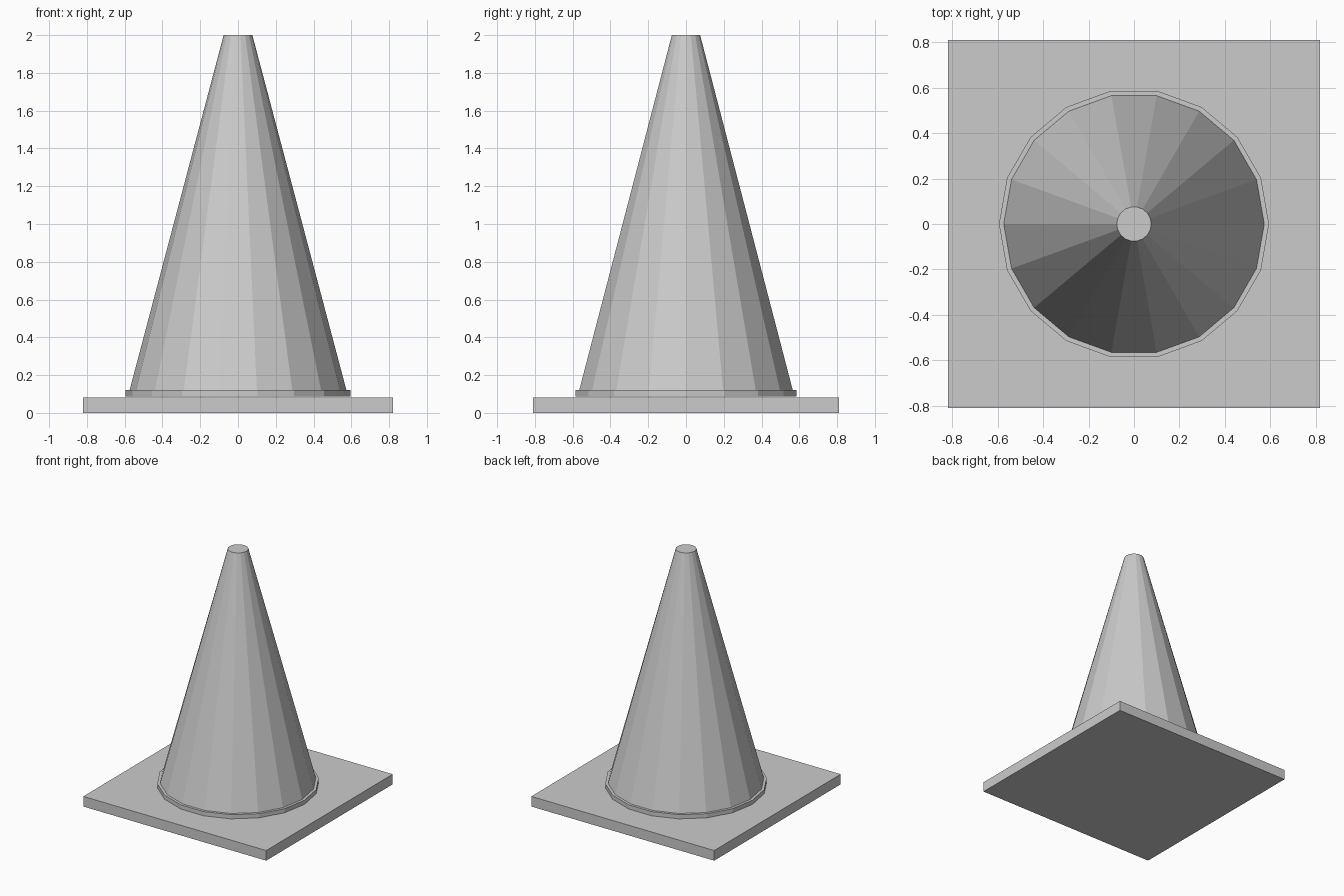
import bpy, bmesh
from math import cos, sin, tau

if "Cube" in bpy.data.objects:
    bpy.data.objects.remove(bpy.data.objects["Cube"])

SIDES = 18


def make_object(name, bm):
    bmesh.ops.recalc_face_normals(bm, faces=bm.faces[:])
    mesh = bpy.data.meshes.new(name)
    bm.to_mesh(mesh)
    bm.free()
    obj = bpy.data.objects.new(name, mesh)
    bpy.context.collection.objects.link(obj)
    return obj


def lathe(name, profile):
    """Revolve (radius, z) points into a flat-faced, capped solid."""
    bm = bmesh.new()
    rings = [[bm.verts.new((r * cos(tau * i / SIDES), r * sin(tau * i / SIDES), z))
              for i in range(SIDES)] for r, z in profile]
    for low, high in zip(rings, rings[1:]):
        for i in range(SIDES):
            j = (i + 1) % SIDES
            bm.faces.new((low[i], low[j], high[j], high[i]))
    bm.faces.new(rings[0][::-1])
    bm.faces.new(rings[-1])
    return make_object(name, bm)


# Flat rectangular base plate
bm = bmesh.new()
bmesh.ops.create_cube(bm, size=1)
for v in bm.verts:
    v.co.x *= 1.64
    v.co.y *= 1.62
    v.co.z = (v.co.z + 0.5) * 0.082
make_object("base_plate", bm)

# Tapered cone body with a narrow stepped foot rim
lathe("cone_body", [(0.595, 0.086), (0.595, 0.12), (0.574, 0.12), (0.076, 2.0)])
